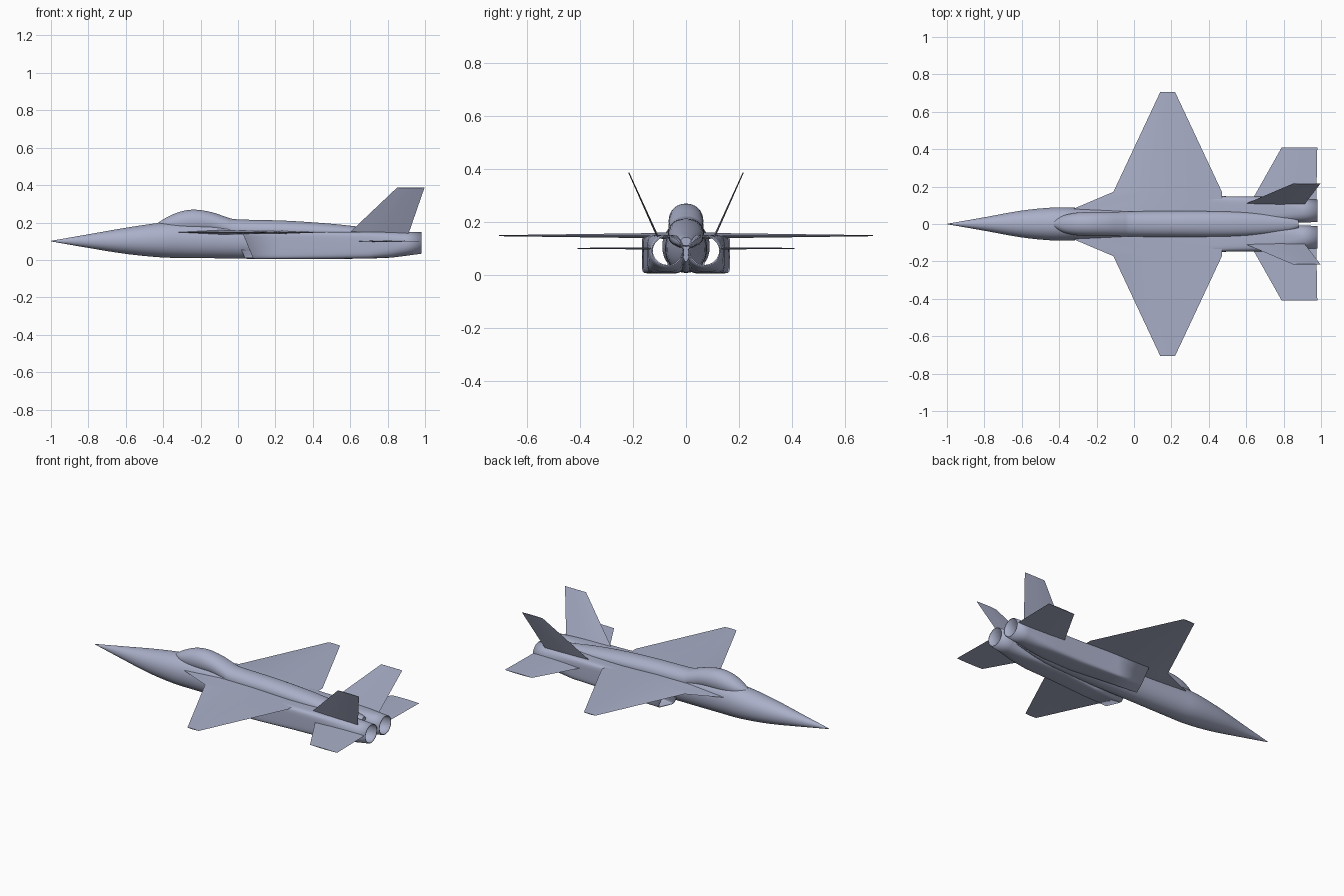
import bpy, bmesh, math
from mathutils import Vector

cube = bpy.data.objects.get("Cube")
if cube:
    bpy.data.objects.remove(cube, do_unlink=True)

grey = bpy.data.materials.new("blue_grey_paint")
grey.use_nodes = True
colour = (0.40, 0.43, 0.58, 1)
grey.diffuse_color = colour
grey.node_tree.nodes["Principled BSDF"].inputs["Base Color"].default_value = colour


def finish(name, bm, smooth=True):
    bmesh.ops.recalc_face_normals(bm, faces=bm.faces)
    mesh = bpy.data.meshes.new(name)
    bm.to_mesh(mesh)
    bm.free()
    mesh.materials.append(grey)
    obj = bpy.data.objects.new(name, mesh)
    bpy.context.collection.objects.link(obj)
    if smooth:
        bpy.ops.object.select_all(action='DESELECT')
        obj.select_set(True)
        bpy.context.view_layer.objects.active = obj
        bpy.ops.object.shade_smooth_by_angle(angle=math.radians(35))
    return obj


def resample(rows, steps=4):
    """Catmull-Rom through a list of section rows."""
    out = []
    for i in range(len(rows) - 1):
        quad = [rows[max(i - 1, 0)], rows[i], rows[i + 1], rows[min(i + 2, len(rows) - 1)]]
        for s in range(steps):
            t = s / steps
            out.append([0.5 * (2 * b + (c - a) * t + (2*a - 5*b + 4*c - d) * t**2
                               + (3*b - a - 3*c + d) * t**3) for a, b, c, d in zip(*quad)])
    return out + [list(rows[-1])]


def ring(bm, x, y0, y1, z0, z1, power, shear=None, n=40):
    verts = []
    for k in range(n):
        a = 2 * math.pi * (k + 0.5) / n
        c, s = math.cos(a), math.sin(a)
        u = math.copysign(abs(c) ** (2 / power), c)
        v = math.copysign(abs(s) ** (2 / power), s)
        dx = shear(u, v) if shear else 0
        verts.append(bm.verts.new((x + dx, (y0 + y1) / 2 + u * (y1 - y0) / 2,
                                   (z0 + z1) / 2 + v * (z1 - z0) / 2)))
    return verts


def bridge(bm, rings, caps=True):
    for r, q in zip(rings, rings[1:]):
        for k in range(len(r)):
            j = (k + 1) % len(r)
            bm.faces.new((r[k], r[j], q[j], q[k]))
    if caps:
        bm.faces.new(rings[0])
        bm.faces.new(rings[-1])


def body(name, rows):
    """Closed loft; each row is x, half width, bottom z, top z."""
    bm = bmesh.new()
    bridge(bm, [ring(bm, x, -w, w, z0, z1, 2.1) for x, w, z0, z1 in resample(rows)])
    return finish(name, bm)


def surface(name, stations, up):
    """Thin lifting surface; each station is leading edge, trailing edge, half thickness."""
    bm = bmesh.new()
    rings = []
    for le, te, t in stations:
        le, te = Vector(le), Vector(te)
        fore, aft = le.lerp(te, 0.3), le.lerp(te, 0.6)
        n = Vector(up).normalized() * t
        rings.append([bm.verts.new(p) for p in
                      (le, fore + n, aft + n, te, aft - n, fore - n)])
    bridge(bm, rings)
    return finish(name, bm)


# Main fuselage with pointed nose
body("fuselage", [
    (-1.0, 0.001, 0.099, 0.102), (-0.8, 0.036, 0.064, 0.137), (-0.6, 0.072, 0.032, 0.172),
    (-0.42, 0.089, 0.014, 0.198), (-0.28, 0.086, 0.010, 0.205), (0.0, 0.08, 0.008, 0.20),
    (0.35, 0.075, 0.008, 0.185), (0.65, 0.045, 0.012, 0.165), (0.87, 0.012, 0.05, 0.14)])

# Bubble canopy running into the dorsal spine
body("canopy_and_spine", [
    (-0.43, 0.015, 0.17, 0.197), (-0.38, 0.044, 0.15, 0.228), (-0.31, 0.060, 0.14, 0.258),
    (-0.23, 0.065, 0.14, 0.269), (-0.14, 0.065, 0.14, 0.255), (-0.06, 0.066, 0.12, 0.229),
    (0.0, 0.068, 0.10, 0.217), (0.25, 0.069, 0.10, 0.210), (0.48, 0.067, 0.10, 0.195),
    (0.65, 0.059, 0.10, 0.177), (0.82, 0.04, 0.10, 0.153), (0.88, 0.02, 0.11, 0.142)])

for side, label in ((1, "right"), (-1, "left")):
    # Open duct from raked box intake to round exhaust nozzle
    def rake(u, v):
        return -0.03 * v + 0.022 * u

    bm = bmesh.new()
    rows = [(0.03, 0.065, 0.166, 0.006, 0.150, 9), (0.25, 0.045, 0.160, 0.005, 0.151, 8),
            (0.50, 0.012, 0.148, 0.005, 0.151, 6), (0.70, 0.008, 0.146, 0.007, 0.151, 5),
            (0.82, 0.008, 0.141, 0.012, 0.151, 3), (0.90, 0.008, 0.136, 0.022, 0.151, 2.2),
            (0.98, 0.010, 0.130, 0.033, 0.149, 2)]
    rings = [ring(bm, x, y0 * side, y1 * side, z0, z1, p, rake if i == 0 else None)
             for i, (x, y0, y1, z0, z1, p) in enumerate(rows)]
    bridge(bm, rings, caps=False)
    duct = finish(label + "_engine_duct", bm)
    shell = duct.modifiers.new("wall", 'SOLIDIFY')
    shell.thickness = 0.005
    shell.offset = -1

    # Main wing with leading-edge extension
    z = 0.148
    surface(label + "_wing", [
        ((-0.33, 0.03 * side, z), (0.47, 0.03 * side, z), 0.012),
        ((-0.32, 0.083 * side, z), (0.47, 0.083 * side, z), 0.012),
        ((-0.11, 0.172 * side, z), (0.47, 0.172 * side, z), 0.009),
        ((0.14, 0.705 * side, z), (0.22, 0.705 * side, z), 0.002)], (0, 0, 1))

    # Horizontal tail
    z = 0.10
    surface(label + "_tailplane", [
        ((0.635, 0.135 * side, z), (0.975, 0.132 * side, z), 0.004),
        ((0.79, 0.41 * side, z), (0.98, 0.41 * side, z), 0.002)], (0, 0, 1))

    # Outward-canted fin
    surface(label + "_fin", [
        ((0.585, 0.103 * side, 0.135), (0.91, 0.103 * side, 0.135), 0.004),
        ((0.85, 0.216 * side, 0.386), (0.997, 0.216 * side, 0.386), 0.002)],
        (0, 0.91 * side, -0.41))
